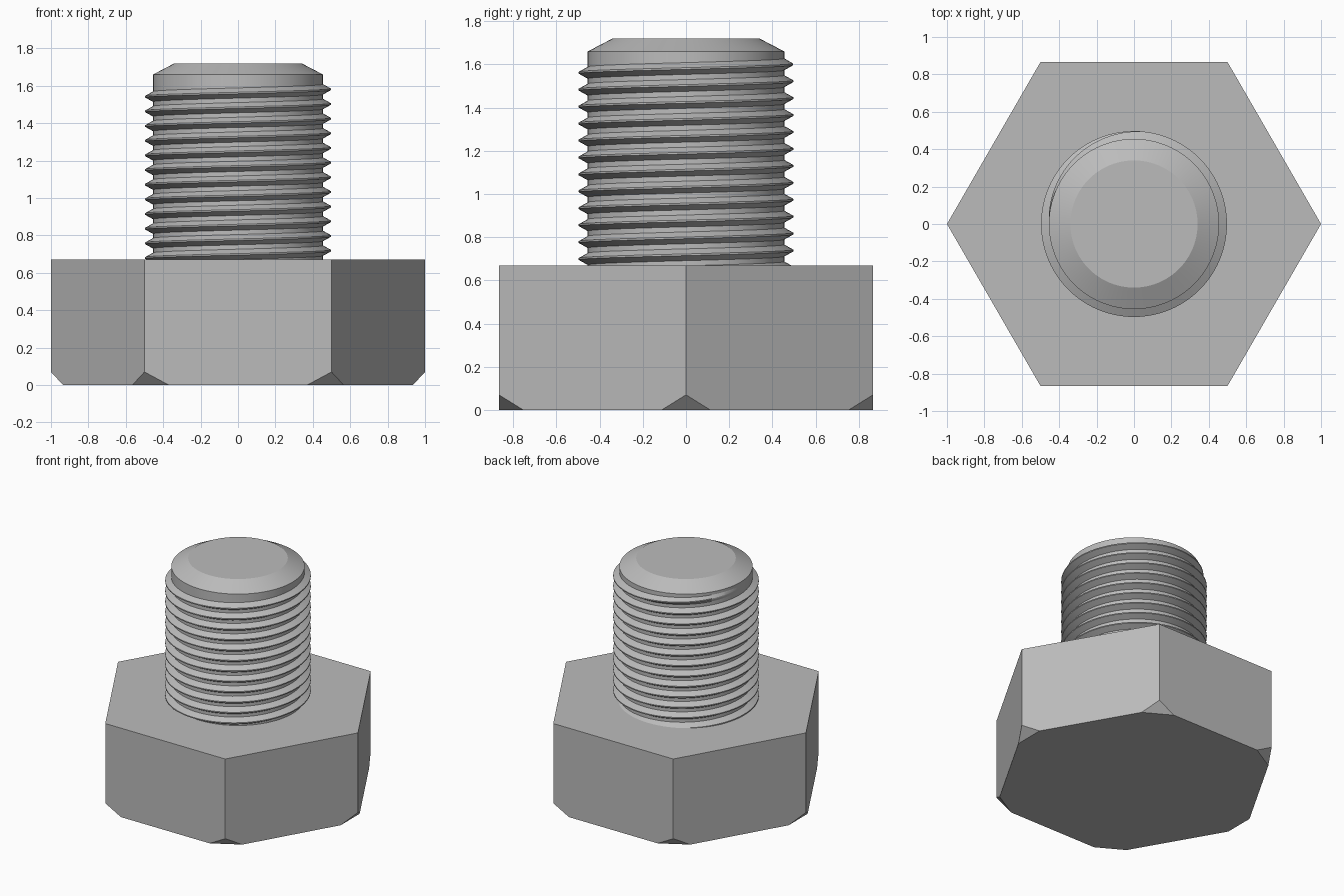
import bpy
import bmesh
from math import cos, sin, pi, radians
from mathutils import Vector

cube = bpy.data.objects.get("Cube")
if cube:
    bpy.data.objects.remove(cube, do_unlink=True)

HEAD_TOP = 0.67
CORE, CREST = 0.455, 0.497
PITCH = 0.0784
SEG = 96

steel = bpy.data.materials.new("grey steel")
steel.use_nodes = True
grey = (0.5, 0.5, 0.5, 1)
steel.diffuse_color = grey
steel.node_tree.nodes["Principled BSDF"].inputs["Base Color"].default_value = grey


def add_object(name, bm, smooth_angle=None):
    bmesh.ops.recalc_face_normals(bm, faces=bm.faces)
    mesh = bpy.data.meshes.new(name)
    bm.to_mesh(mesh)
    bm.free()
    mesh.materials.append(steel)
    obj = bpy.data.objects.new(name, mesh)
    bpy.context.collection.objects.link(obj)
    if smooth_angle:
        bpy.ops.object.select_all(action="DESELECT")
        obj.select_set(True)
        bpy.context.view_layer.objects.active = obj
        bpy.ops.object.shade_smooth_by_angle(angle=radians(smooth_angle))
    return obj


def ring(bm, radius, z, count):
    return [bm.verts.new((radius * cos(2 * pi * i / count),
                          radius * sin(2 * pi * i / count), z)) for i in range(count)]


def stack(profile, count):
    """Closed solid through a list of (radius, height) rings."""
    bm = bmesh.new()
    rings = [ring(bm, r, z, count) for r, z in profile]
    for low, high in zip(rings, rings[1:]):
        for i in range(count):
            j = (i + 1) % count
            bm.faces.new((low[i], low[j], high[j], high[i]))
    bm.faces.new(rings[0][::-1])
    bm.faces.new(rings[-1])
    return bm


# Hexagonal head with its lower corners cut off
head = stack([(1, 0), (1, HEAD_TOP)], 6)
for k in range(6):
    a = k * pi / 3
    cut = bmesh.ops.bisect_plane(
        head, geom=head.verts[:] + head.edges[:] + head.faces[:], clear_outer=True,
        plane_co=(cos(a), sin(a), 0.07),
        plane_no=Vector((0.07 * cos(a), 0.07 * sin(a), -0.065)).normalized())
    rim = [e for e in head.edges if e.is_boundary]
    bmesh.ops.holes_fill(head, edges=rim, sides=0)
add_object("hex_head", head)

# Shank with a chamfered tip
shank = stack([(CORE, HEAD_TOP - 0.02), (CORE, 1.66), (0.34, 1.72)], SEG)
add_object("shank", shank, 25)

# Right-handed helical thread that runs out into the shank at the top
thread = bmesh.new()
top_angle = pi
turns = 13
steps = turns * SEG
sections = []
for s in range(steps + 1):
    a = top_angle - 2 * pi * (steps - s) / SEG
    z = 1.581 + PITCH * a / (2 * pi)
    fade = min(1, (top_angle - a) / radians(95))
    depth = (CREST - CORE) * fade
    section = [(CORE - 0.003, -0.029), (CORE + depth, -0.004),
               (CORE + depth, 0.004), (CORE - 0.003, 0.029)]
    sections.append([thread.verts.new((r * cos(a), r * sin(a), z + dz))
                     for r, dz in section])
for p, q in zip(sections, sections[1:]):
    for i in range(4):
        j = (i + 1) % 4
        thread.faces.new((p[i], q[i], q[j], p[j]))
thread.faces.new(sections[0])
thread.faces.new(sections[-1][::-1])
add_object("thread", thread, 25)
